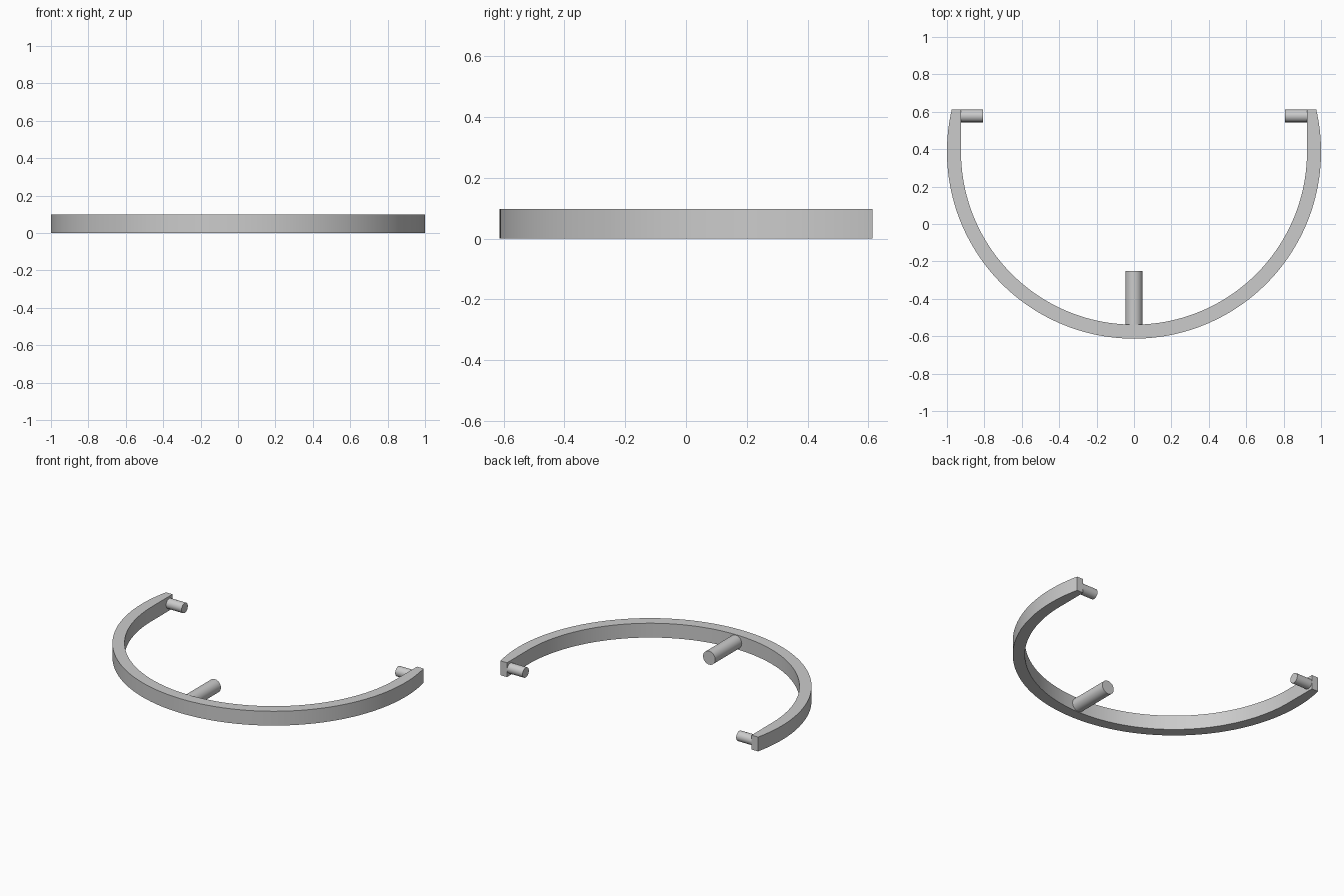
import bpy, bmesh, math
from mathutils import Matrix

OUTER, INNER, HEIGHT = 1.0, 0.925, 0.098
CENTRE_Y, END_Y = 0.387, 0.613
STEPS = 128

old = bpy.data.objects.get("Cube")
if old:
    bpy.data.objects.remove(old, do_unlink=True)

grey = bpy.data.materials.new("plain_grey")
grey.use_nodes = True
colour = (0.6, 0.6, 0.6, 1)
grey.diffuse_color = colour
grey.node_tree.nodes["Principled BSDF"].inputs["Base Color"].default_value = colour


def finish(bm, name):
    bmesh.ops.recalc_face_normals(bm, faces=bm.faces)
    mesh = bpy.data.meshes.new(name)
    bm.to_mesh(mesh)
    bm.free()
    mesh.materials.append(grey)
    obj = bpy.data.objects.new(name, mesh)
    bpy.context.collection.objects.link(obj)
    bpy.ops.object.select_all(action="DESELECT")
    obj.select_set(True)
    bpy.context.view_layer.objects.active = obj
    bpy.ops.object.shade_smooth_by_angle(angle=math.radians(30))
    return obj


def pin(name, radius, length, centre, axis):
    bm = bmesh.new()
    turn = Matrix.Rotation(math.pi / 2, 4, axis)
    bmesh.ops.create_cone(bm, cap_ends=True, segments=32, radius1=radius,
                          radius2=radius, depth=length,
                          matrix=Matrix.Translation(centre) @ turn)
    return finish(bm, name)


# Curved band: round outside, inside runs straight near the two ends
bm = bmesh.new()
tip = math.asin((END_Y - CENTRE_Y) / OUTER)
rows = []
for i in range(STEPS + 1):
    a = tip - (math.pi + 2 * tip) * i / STEPS
    c, s = math.cos(a), math.sin(a)
    outside = (OUTER * c, CENTRE_Y + OUTER * s)
    if s > 0:
        inside = (math.copysign(INNER, c), outside[1])
    else:
        inside = (INNER * c, CENTRE_Y + INNER * s)
    rows.append([bm.verts.new((*p, z)) for p, z in
                 ((outside, 0), (outside, HEIGHT), (inside, HEIGHT), (inside, 0))])
for r, n in zip(rows, rows[1:]):
    for k in range(4):
        j = (k + 1) % 4
        bm.faces.new((r[k], r[j], n[j], n[k]))
bm.faces.new(rows[0])
bm.faces.new(rows[-1])
finish(bm, "curved_band")

# Pins pointing inward from the ends, and the longer front peg
for side, name in ((1, "left_end_pin"), (-1, "right_end_pin")):
    pin(name, 0.034, 0.13, (side * 0.873, END_Y - 0.035, HEIGHT / 2), "Y")
pin("front_peg", 0.046, 0.31, (0, -0.405, HEIGHT / 2), "X")
